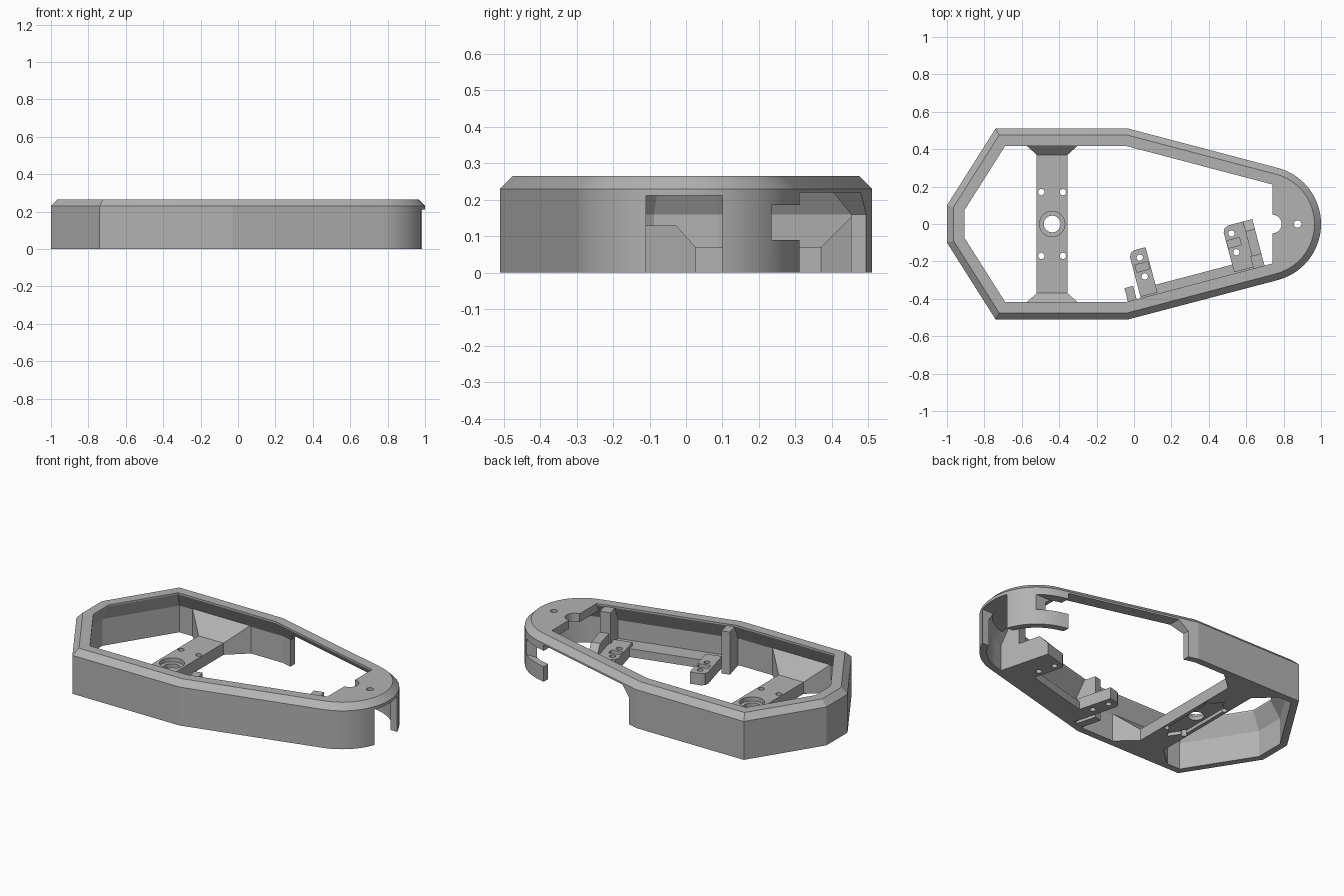
import bpy, bmesh, math
from mathutils import Vector

cube = bpy.data.objects.get("Cube")
if cube:
    bpy.data.objects.remove(cube)

grey = bpy.data.materials.new("mid_grey")
grey.use_nodes = True
grey.diffuse_color = (0.45, 0.45, 0.45, 1)
grey.node_tree.nodes["Principled BSDF"].inputs["Base Color"].default_value = (0.45, 0.45, 0.45, 1)


def finish(name, bm):
    bmesh.ops.recalc_face_normals(bm, faces=bm.faces)
    mesh = bpy.data.meshes.new(name)
    bm.to_mesh(mesh)
    bm.free()
    mesh.materials.append(grey)
    ob = bpy.data.objects.new(name, mesh)
    bpy.context.collection.objects.link(ob)
    return ob


def prism(name, pts, z0, z1):
    bm = bmesh.new()
    face = bm.faces.new([bm.verts.new((x, y, z0)) for x, y in pts])
    new = bmesh.ops.extrude_face_region(bm, geom=[face])["geom"]
    bmesh.ops.translate(bm, vec=(0, 0, z1 - z0),
                        verts=[g for g in new if isinstance(g, bmesh.types.BMVert)])
    return finish(name, bm)


def box(name, x0, x1, y0, y1, z0, z1):
    return prism(name, [(x0, y0), (x1, y0), (x1, y1), (x0, y1)], z0, z1)


def hull(name, pts):
    bm = bmesh.new()
    for p in pts:
        bm.verts.new(p)
    bmesh.ops.convex_hull(bm, input=bm.verts)
    return finish(name, bm)


def disc(x, y, r, n=24):
    return [(x + r * math.cos(2 * math.pi * i / n), y + r * math.sin(2 * math.pi * i / n))
            for i in range(n)]


def combine(ob, others, mode="DIFFERENCE"):
    for other in others:
        mod = ob.modifiers.new("combine", "BOOLEAN")
        mod.operation, mod.object, mod.solver = mode, other, "EXACT"
        bpy.context.view_layer.objects.active = ob
        bpy.ops.object.modifier_apply(modifier=mod.name)
        bpy.data.objects.remove(other)
    return ob


# Outer outline, counter-clockwise, with a round nose at +x
NOSE, R = 0.69, 0.31
nose = [(NOSE + R * math.cos(math.radians(a)), R * math.sin(math.radians(a)))
        for a in range(-75, 76, 5)]
outline = [(-1, 0.1), (-1, -0.1), (-0.74, -0.51), (-0.03, -0.51)] + nose \
    + [(-0.03, 0.51), (-0.74, 0.51)]


def inset(pts, d):
    out = []
    for i, p in enumerate(pts):
        p = Vector(p)
        a = (p - Vector(pts[i - 1])).normalized()
        b = (Vector(pts[(i + 1) % len(pts)]) - p).normalized()
        na, nb = Vector((-a.y, a.x)), Vector((-b.y, b.x))
        out.append(p + (na + nb) * d / (1 + na.dot(nb)))
    return out


# Wall with chamfered rim and undercut lip, swept round the outline
section = [(0, 0), (0, 0.23), (0.035, 0.265), (0.093, 0.265), (0.093, 0.255), (0.04, 0.16), (0.04, 0)]
bm = bmesh.new()
rings = [[bm.verts.new((p.x, p.y, z)) for p in inset(outline, d)] for d, z in section]
for k, ring in enumerate(rings):
    prev = rings[k - 1]
    for i in range(len(ring)):
        bm.faces.new((prev[i - 1], prev[i], ring[i], ring[i - 1]))
shell = finish("outer_shell", bm)

# Nose deck with notch and screw hole
deck_edge = [(p.x, p.y) for p in inset(outline, 0.05)[4:4 + len(nose)]]
deck = prism("deck", [(0.74, -0.25)] + deck_edge + [(0.74, 0.25)], 0.215, 0.265)
combine(shell, [deck], "UNION")

# Openings: open back flank, nose gap, side slot, deck holes
flank = hull("flank", [(x, y, z) for y in (0.14, 0.7) for x, z in
                       ((0.03, -0.1), (0.03, 0.16), (0.085, 0.22), (0.725, 0.22), (0.725, -0.1))])
combine(shell, [
    flank,
    box("gap", 0.8, 1.2, -0.11, 0.1, -0.1, 0.212),
    box("slot", 0.6, 1.1, 0.235, 0.5, 0.09, 0.185),
    prism("deck_notch", disc(0.74, 0, 0.05), 0.1, 0.4),
    prism("deck_hole", disc(0.875, 0, 0.02), 0.1, 0.4),
])

# Cross bar with centre bore, screw holes and underside recess
BX, BW = -0.4375, 0.0825
bar = box("cross_bar", BX - BW, BX + BW, -0.42, 0.42, 0, 0.07)
recess = [(BX - 0.06, -0.15), (BX, -0.24), (BX + 0.06, -0.15),
          (BX + 0.06, 0.15), (BX, 0.24), (BX - 0.06, 0.15)]
cuts = [prism("bore", disc(BX, 0, 0.045), -0.1, 0.2),
        prism("counterbore", disc(BX, 0, 0.068), 0.045, 0.2),
        prism("recess", recess, -0.1, 0.02)]
for sx in (-1, 1):
    for sy in (-1, 1):
        cuts.append(prism("screw", disc(BX + sx * 0.058, sy * 0.17, 0.017, 16), -0.1, 0.2))
combine(bar, cuts)

# Flared gussets joining the bar to the walls
for s, side in ((1, "back"), (-1, "front")):
    hull(side + "_gusset", [(BX + k * w, s * y, z) for k in (-1, 1)
                            for w, y, top in ((BW, 0.37, 0.07), (0.2, 0.475, 0.175))
                            for z in (0, top)])

# Local frame of the slanted front wall: u along it, v inward
start = Vector((-0.03, -0.51))
along = (Vector(nose[0]) - start).normalized()
inward = Vector((-along.y, along.x))


def at(u, v):
    p = start + along * u + inward * v
    return (p.x, p.y)


def local_box(name, u0, u1, v0, v1, z0, z1):
    return prism(name, [at(u0, v0), at(u1, v0), at(u1, v1), at(u0, v1)], z0, z1)


# Floor ledge between the two mounts
local_box("floor_ledge", 0.093, 0.777, 0.03, 0.142, 0, 0.05)

# Mount arms, each with two screw holes and a slot between them
for name, u0, u1, hole in (("rear_mount", 0.093, 0.187, 0.143), ("nose_mount", 0.611, 0.74, 0.65)):
    arm = prism(name, [at(u0, 0.1), at(u1, 0.1), at(u1, 0.35), at(u0 + 0.03, 0.35),
                       at(u0 + 0.01, 0.34), at(u0, 0.32)], 0, 0.07)
    combine(arm, [prism("screw", disc(*at(hole, v), 0.017, 16), -0.1, 0.2) for v in (0.2, 0.304)]
            + [local_box("slot", hole - 0.035, hole + 0.035, 0.232, 0.272, 0.03, 0.2)])

# Tall ribs against the wall
local_box("rear_rib", 0.022, 0.07, 0.03, 0.167, 0, 0.255)
local_box("nose_rib", 0.716, 0.777, 0.03, 0.16, 0, 0.255)

# Low sloping fin beside the nose mount
hull("nose_fin", [(*at(u, v), z) for u in (0.725, 0.777)
                  for v, z in ((0.1, 0), (0.1, 0.13), (0.295, 0.13), (0.35, 0.07), (0.35, 0))])

# Smooth the round nose while keeping edges crisp
bpy.ops.object.select_all(action="DESELECT")
for ob in (shell, bar):
    ob.select_set(True)
bpy.context.view_layer.objects.active = shell
bpy.ops.object.shade_smooth_by_angle(angle=math.radians(12))
